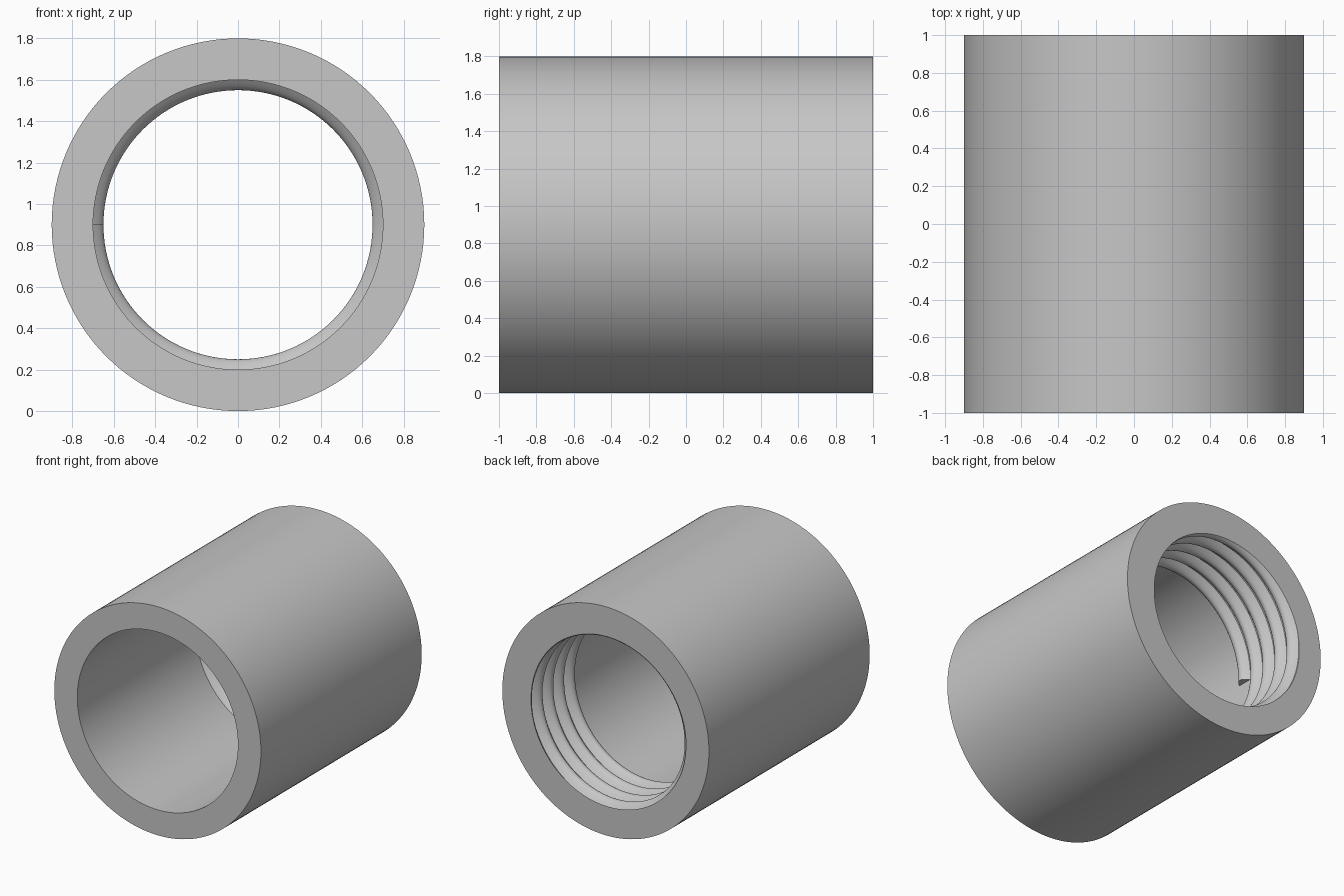
import bpy, bmesh
from math import sin, cos, pi, radians

cube = bpy.data.objects.get("Cube")
if cube:
    bpy.data.objects.remove(cube, do_unlink=True)

OUTER, BORE, CREST = 0.9, 0.7, 0.65
PITCH, WIDTH, START = 0.134, 0.122, 0.398
SEGMENTS = 128

# Single plain grey material
grey = bpy.data.materials.new("plain_grey")
grey.use_nodes = True
colour = (0.57, 0.57, 0.57, 1)
grey.diffuse_color = colour
grey.node_tree.nodes["Principled BSDF"].inputs["Base Color"].default_value = colour


def ring_point(radius, angle, y):
    """Point around the bore axis; the angle starts at -x and rises to +z."""
    return (-radius * cos(angle), y, OUTER + radius * sin(angle))


def bridge(bm, a, b):
    n = len(a)
    for i in range(n):
        j = (i + 1) % n
        bm.faces.new((a[i], a[j], b[j], b[i]))


def finish(name, bm):
    bmesh.ops.recalc_face_normals(bm, faces=bm.faces)
    mesh = bpy.data.meshes.new(name)
    bm.to_mesh(mesh)
    bm.free()
    mesh.materials.append(grey)
    obj = bpy.data.objects.new(name, mesh)
    bpy.context.collection.objects.link(obj)
    bpy.ops.object.select_all(action="DESELECT")
    obj.select_set(True)
    bpy.context.view_layer.objects.active = obj
    bpy.ops.object.shade_smooth_by_angle(angle=radians(30))
    return obj


# Tube: rectangular wall section turned around the y axis
bm = bmesh.new()
wall = [(OUTER, -1), (OUTER, 1), (BORE, 1), (BORE, -1)]
rings = [[bm.verts.new(ring_point(r, 2 * pi * i / SEGMENTS, y)) for r, y in wall]
         for i in range(SEGMENTS)]
for i in range(SEGMENTS):
    bridge(bm, rings[i], rings[(i + 1) % SEGMENTS])
finish("tube_body", bm)

# Internal thread: rounded ridge swept along a helix, rooted inside the wall
bm = bmesh.new()
STEPS = 10
ridge = [(BORE - (BORE - CREST) * sin(pi * k / STEPS), WIDTH * (k / STEPS - 0.5))
         for k in range(STEPS + 1)]
ridge += [(BORE + 0.02, WIDTH / 2), (BORE + 0.02, -WIDTH / 2)]
turns = (1.08 - START) / PITCH
sections = []
for i in range(int(turns * SEGMENTS) + 1):
    angle = 2 * pi * i / SEGMENTS
    centre = START + PITCH * i / SEGMENTS
    sections.append([bm.verts.new(ring_point(r, angle, centre + dy)) for r, dy in ridge])
for a, b in zip(sections, sections[1:]):
    bridge(bm, a, b)
bm.faces.new(sections[0])
bm.faces.new(sections[-1])

# Trim the thread flush with the back rim
cut = bmesh.ops.bisect_plane(bm, geom=bm.verts[:] + bm.edges[:] + bm.faces[:],
                             plane_co=(0, 1, 0), plane_no=(0, 1, 0), clear_outer=True)
rim = [e for e in cut["geom_cut"] if isinstance(e, bmesh.types.BMEdge)]
bmesh.ops.triangle_fill(bm, edges=rim, use_beauty=True)
finish("internal_thread", bm)
